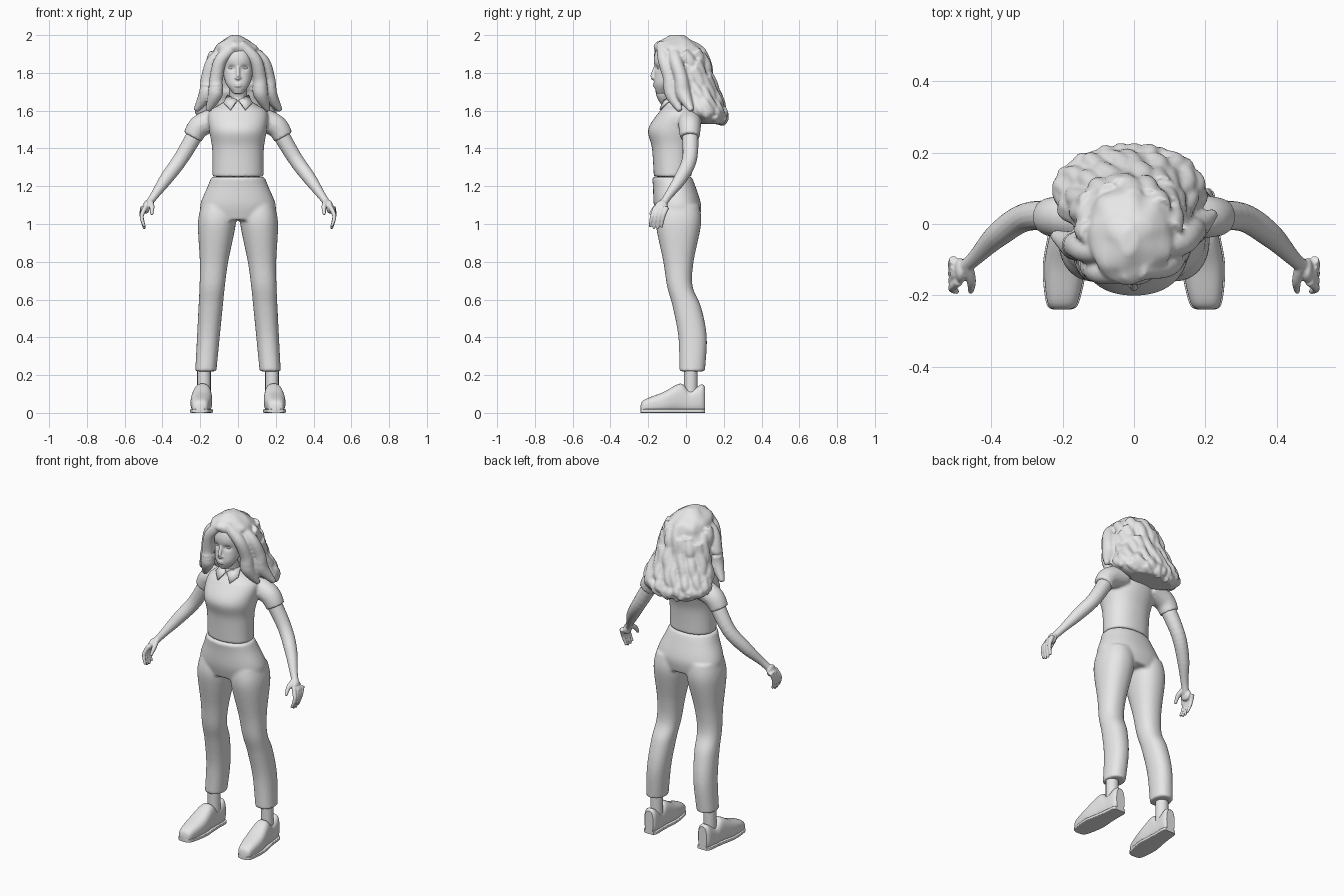
import bpy, bmesh, math, random
from mathutils import Vector, Matrix, noise

random.seed(4)
cube = bpy.data.objects.get("Cube")
if cube:
    bpy.data.objects.remove(cube, do_unlink=True)

clay = bpy.data.materials.new("light_grey")
clay.use_nodes = True
clay.diffuse_color = (.8, .8, .8, 1)
clay.node_tree.nodes["Principled BSDF"].inputs["Base Color"].default_value = clay.diffuse_color


def spline(rows, steps=6):
    """Smoothly resample a list of equal-length tuples."""
    last = len(rows) - 1
    out = []
    for i in range(last):
        before, start, end, after = [rows[min(max(i + k, 0), last)] for k in (-1, 0, 1, 2)]
        for step in range(steps):
            t = step / steps
            out.append(tuple(
                b + t / 2 * (c - a + t * (2*a - 5*b + 4*c - d + t * (3*b - a - 3*c + d)))
                for a, b, c, d in zip(before, start, end, after)))
    return out + [rows[last]]


def skin(bm, rings):
    """Bridge rings of points and cap both ends."""
    loops = [[bm.verts.new(point) for point in ring] for ring in rings]
    count = len(loops[0])
    for low, high in zip(loops, loops[1:]):
        for i in range(count):
            j = (i + 1) % count
            bm.faces.new((low[i], low[j], high[j], high[i]))
    bm.faces.new(loops[0][::-1])
    bm.faces.new(loops[-1])


def loft(bm, rows, centre=lambda station: 0, sides=48, power=.9, upright=True):
    """Rows are (station, half_width, near, far); centre gives x at a station."""
    rings = []
    for station, half, near, far in spline(rows):
        ring = []
        for i in range(sides):
            angle = math.tau * i / sides
            c, s = math.cos(angle), math.sin(angle)
            x = centre(station) + half * math.copysign(abs(c) ** power, c)
            depth = (near + far) / 2 + (far - near) / 2 * math.copysign(abs(s) ** power, s)
            ring.append((x, depth, station) if upright else (x, station, depth))
        rings.append(ring)
    skin(bm, rings)


def tube(bm, rows, sides=16):
    """Rows are (x, y, z, radius) along a path."""
    points = spline(rows)
    rings = []
    for i, (x, y, z, radius) in enumerate(points):
        ahead = Vector(points[min(i + 1, len(points) - 1)][:3])
        behind = Vector(points[max(i - 1, 0)][:3])
        turn = (ahead - behind).to_track_quat("Z", "Y")
        angles = [math.tau * k / sides for k in range(sides)]
        rings.append([Vector((x, y, z)) + turn @ Vector((math.cos(a), math.sin(a), 0)) * radius
                      for a in angles])
    skin(bm, rings)


def ball(bm, centre, size):
    bmesh.ops.create_uvsphere(bm, u_segments=16, v_segments=10, radius=1,
                              matrix=Matrix.Translation(centre) @ Matrix.Diagonal((*size, 1)))


def mirror(bm):
    """Copy everything built so far to the other side."""
    copy = bmesh.ops.duplicate(bm, geom=bm.verts[:] + bm.edges[:] + bm.faces[:])["geom"]
    for part in copy:
        if isinstance(part, bmesh.types.BMVert):
            part.co.x = -part.co.x


def finish(bm, name, voxel=None, smooth=2):
    """Make the object; a voxel size fuses its overlapping pieces."""
    bmesh.ops.recalc_face_normals(bm, faces=bm.faces[:])
    mesh = bpy.data.meshes.new(name)
    bm.to_mesh(mesh)
    bm.free()
    mesh.materials.append(clay)
    ob = bpy.data.objects.new(name, mesh)
    bpy.context.collection.objects.link(ob)
    bpy.ops.object.select_all(action="DESELECT")
    ob.select_set(True)
    bpy.context.view_layer.objects.active = ob
    bpy.ops.object.shade_smooth_by_angle(angle=math.radians(40))
    if voxel:
        remesh = ob.modifiers.new("fuse", "REMESH")
        remesh.mode = "VOXEL"
        remesh.voxel_size = voxel
        remesh.use_smooth_shade = True
        soften = ob.modifiers.new("soften", "SMOOTH")
        soften.factor = .5
        soften.iterations = smooth
    return ob


# Trousers: two slanted legs fused with the hips
bm = bmesh.new()
loft(bm, [(1.1, .09, -.15, .07), (1, .1, -.16, .08), (.8, .075, -.12, .04), (.67, .067, -.1, .035),
          (.56, .064, -.07, .08), (.4, .06, -.04, .11), (.22, .056, -.035, .1)],
     centre=lambda z: .187 - .075 * z)
mirror(bm)
loft(bm, [(1.25, .14, -.18, .03), (1.2, .16, -.175, .05), (1.1, .2, -.17, .08), (1.02, .19, -.15, .07)])
finish(bm, "trousers", .009, 3)

# Shirt: torso with short sleeves
bm = bmesh.new()
tube(bm, [(.1, .02, 1.56, .065), (.2, .02, 1.52, .06), (.24, .02, 1.46, .053)])
mirror(bm)
loft(bm, [(1.25, .135, -.17, .03), (1.4, .137, -.18, .04), (1.5, .153, -.2, .07), (1.59, .155, -.145, .08),
          (1.63, .1, -.11, .06), (1.66, .05, -.1, .01)])
finish(bm, "shirt", .008, 3)

# Collar: a neck band and two pointed flaps
bm = bmesh.new()
flap = [(.004, -.115, 1.655), (.04, -.137, 1.605), (.075, -.105, 1.64), (.056, -.05, 1.68)]
bm.faces.new([bm.verts.new(corner) for corner in flap])
mirror(bm)
collar = finish(bm, "collar_flaps")
thick = collar.modifiers.new("cloth", "SOLIDIFY")
thick.thickness = .01
thick.offset = 0
bm = bmesh.new()
loft(bm, [(1.63, .064, -.11, .01), (1.67, .05, -.1, 0)])
finish(bm, "collar_band")

# Arms with palms, fingers and thumbs
bm = bmesh.new()
tube(bm, [(.2, .02, 1.52, .045), (.3, .02, 1.35, .04), (.38, -.03, 1.24, .035),
          (.45, -.1, 1.14, .021), (.5, -.14, 1.07, .02)])
ball(bm, (.485, -.13, 1.09), (.018, .035, .035))
for i in range(4):
    x = .49 + .005 * i
    y = -.16 + .02 * i
    tip = .985 - .012 * math.sin(i)
    tube(bm, [(x, y, 1.09, .013), (.51, y - .02, 1.04, .011), (.495, y - .03, tip, .007)])
tube(bm, [(.465, -.12, 1.12, .016), (.455, -.16, 1.09, .013), (.457, -.19, 1.05, .008)])
mirror(bm)
finish(bm, "arms", .0042)

# Ankles
bm = bmesh.new()
tube(bm, [(.18, .026, .07, .036), (.18, .026, .25, .036)])
mirror(bm)
finish(bm, "ankles")

# Shoes, with soles that follow the same outline
shoe = [(-.24, .02, 0, .04), (-.22, .042, 0, .07), (-.12, .057, 0, .11), (-.03, .048, 0, .155),
        (.02, .043, 0, .12), (.08, .04, 0, .15), (.1, .028, 0, .14)]
for name, rows, power in (("shoes", shoe, .75),
                          ("soles", [(y, half + .004, 0, .02) for y, half, low, top in shoe], .3)):
    bm = bmesh.new()
    loft(bm, rows, centre=lambda y: .187 - .06 * y, power=power, upright=False)
    mirror(bm)
    finish(bm, name)

# Head and neck, with eye sockets pressed in
bm = bmesh.new()
loft(bm, [(1.69, .025, -.155, -.1), (1.74, .062, -.17, -.05), (1.81, .08, -.165, .02),
          (1.88, .084, -.17, .05), (1.94, .065, -.145, .03), (1.97, .03, -.1, 0)])
for v in bm.verts:
    if v.co.y < -.08:
        gap = Vector((abs(v.co.x) - .035, 1.4 * (v.co.z - 1.826)))
        v.co.y += .014 * math.exp(-(gap.length / .02) ** 2)
tube(bm, [(.036, -.146, 1.85, .004), (.064, -.125, 1.85, .003)])
ball(bm, (.011, -.168, 1.773), (.008, .009, .007))
mirror(bm)
tube(bm, [(0, -.16, 1.835, .009), (0, -.178, 1.78, .011), (0, -.165, 1.768, .008)])
for lip in (1.731, 1.741):
    ball(bm, (0, -.167, lip), (.02, .009, .0055))
tube(bm, [(0, -.045, 1.6, .052), (0, -.05, 1.66, .045), (0, -.07, 1.75, .046)])
finish(bm, "head", .004)
bm = bmesh.new()
ball(bm, (.035, -.138, 1.826), (.016, .013, .01))
mirror(bm)
finish(bm, "eyes")

# Hair: a rippled volume
mass = [(2, .02, -.08, -.01), (1.94, .11, -.17, .08), (1.86, .135, -.11, .11), (1.74, .16, -.08, .15),
        (1.62, .21, -.03, .2), (1.57, .2, 0, .215), (1.53, .13, .06, .2)]
middle = -.012
bm = bmesh.new()
loft(bm, mass, centre=lambda z: middle, sides=72, power=1)
for v in bm.verts:
    outward = Vector((v.co.x, v.co.y, 0)).normalized()
    v.co += outward * noise.noise(v.co * 18) * .016

# Wavy strands running down the sides and back
flow = spline(mass)
strands = 19
for i in range(strands):
    angle = math.pi * (1.2 * i / (strands - 1) - .1)
    start = random.randint(8, 16)
    end = int(len(flow) * (.88 + .12 * max(0, math.sin(angle))))
    phase = random.uniform(0, math.tau)
    path = []
    for k in range(start, end, 3):
        z, half, near, far = flow[k]
        wave = angle + .1 * math.sin(phase + k * .6)
        reach = .87 + .07 * math.sin(phase + k * .7)
        thin = (k - start) / (end - start)
        path.append((middle + reach * half * math.cos(wave),
                     (near + far + reach * (far - near) * math.sin(wave)) / 2,
                     z, .034 - .015 * thin))
    tube(bm, path)

# Locks framing the face, hanging further forward on the right
lock = [(.01, -.135, 1.95, .03), (.09, -.135, 1.87, .034), (.115, -.12, 1.77, .036),
        (.12, -.12, 1.69, .04), (.16, -.09, 1.6, .014)]
for side, push in ((-1, 0), (1, .15)):
    for spread in (1, 1.4):
        tube(bm, [(side * x * spread, y + push * (2 - z) + (spread - 1) * .15, z, radius)
                  for x, y, z, radius in lock])
finish(bm, "hair", .0075, 1)
